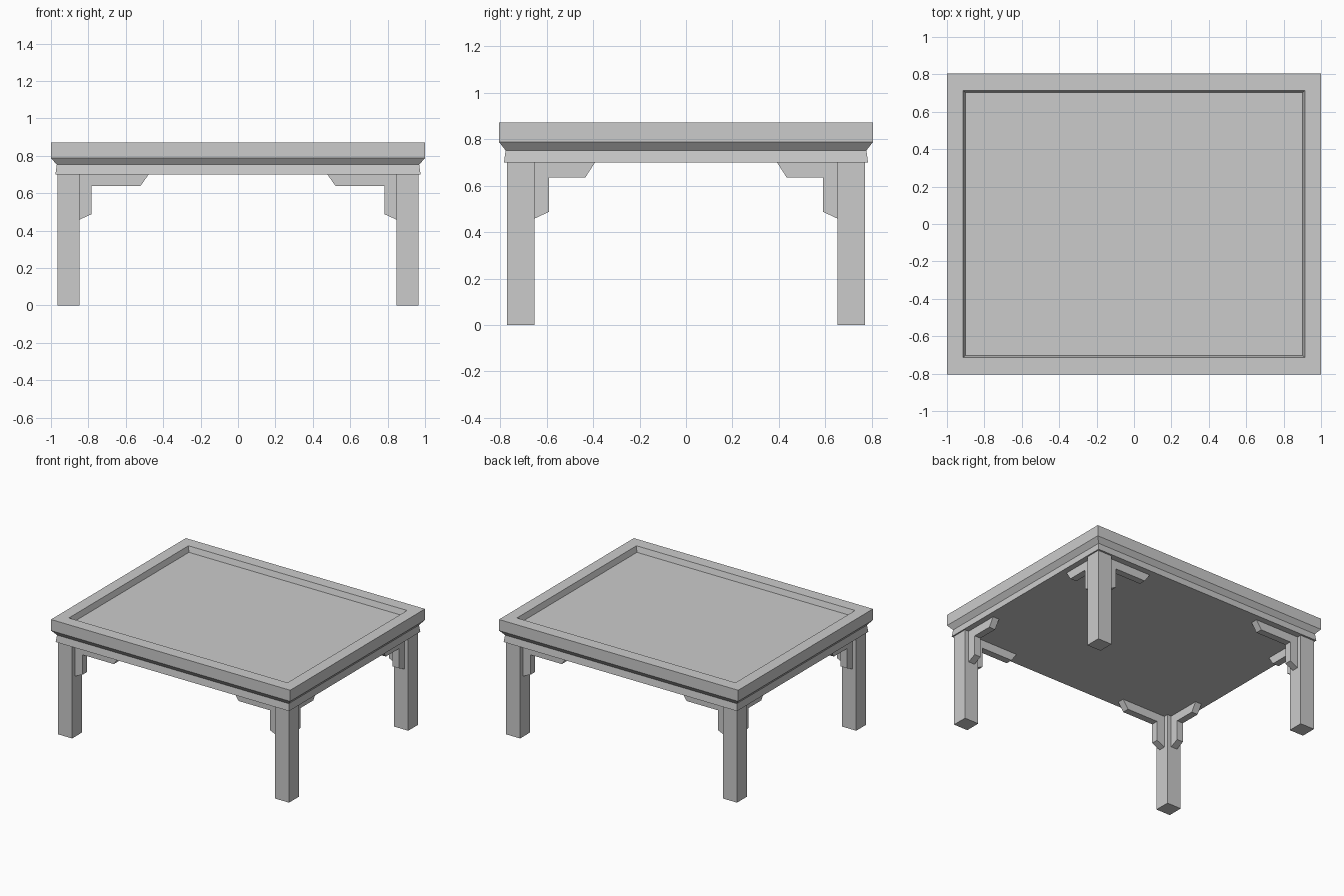
import bpy, bmesh

if "Cube" in bpy.data.objects:
    bpy.data.objects.remove(bpy.data.objects["Cube"])


def finish(bm, name):
    bmesh.ops.recalc_face_normals(bm, faces=bm.faces)
    me = bpy.data.meshes.new(name)
    bm.to_mesh(me)
    bm.free()
    ob = bpy.data.objects.new(name, me)
    bpy.context.collection.objects.link(ob)
    return ob


def ring_stack(name, rings):
    """Closed solid lofted through rectangles (x0, x1, y0, y1, z)."""
    bm = bmesh.new()
    loops = [[bm.verts.new(p) for p in ((a, c, z), (b, c, z), (b, d, z), (a, d, z))]
             for a, b, c, d, z in rings]
    for lo, hi in zip(loops, loops[1:]):
        for i in range(4):
            j = (i + 1) % 4
            bm.faces.new((lo[i], lo[j], hi[j], hi[i]))
    bm.faces.new(loops[0])
    bm.faces.new(loops[-1])
    return finish(bm, name)


def bracket(name, profile, place, offset):
    """Extrude a flat (u, z) profile; place maps (u, v, z) to x, y, z."""
    bm = bmesh.new()
    face = bm.faces.new([bm.verts.new(place(u, offset - 0.026, z)) for u, z in profile])
    ext = bmesh.ops.extrude_face_region(bm, geom=[face])
    step = place(0, 0.052, 0)
    bmesh.ops.translate(bm, vec=step,
                        verts=[v for v in ext["geom"] if isinstance(v, bmesh.types.BMVert)])
    return finish(bm, name)


# Table top: flared apron, undercut, frame edge and recessed panel
section = [(0.976, 0.784, 0.70), (0.969, 0.777, 0.752), (1.0, 0.805, 0.788),
           (1.0, 0.805, 0.872), (0.914, 0.714, 0.872), (0.902, 0.702, 0.83)]
ring_stack("table_top", [(-x, x, -y, y, z) for x, y, z in section])

# Legs and corner brackets at all four corners
LX0, LX1, LY0, LY1 = 0.848, 0.966, 0.653, 0.77
long_profile = [(LX0, 0.70), (0.478, 0.70), (0.522, 0.637),
                (0.782, 0.637), (0.782, 0.488), (LX0, 0.458)]
short_profile = [(LY0, 0.70), (0.392, 0.70), (0.433, 0.636),
                 (0.589, 0.636), (0.589, 0.488), (LY0, 0.458)]
for sy, end in ((-1, "front"), (1, "back")):
    for sx, side in ((-1, "left"), (1, "right")):
        tag = f"{end}_{side}"
        xs = sorted((sx * LX0, sx * LX1))
        ys = sorted((sy * LY0, sy * LY1))
        ring_stack(f"{tag}_leg", [(*xs, *ys, 0), (*xs, *ys, 0.70)])
        bracket(f"{tag}_long_bracket", long_profile,
                lambda u, v, z: (sx * u, sy * v, z), (LY0 + LY1) / 2)
        bracket(f"{tag}_short_bracket", short_profile,
                lambda u, v, z: (sx * v, sy * u, z), (LX0 + LX1) / 2)
